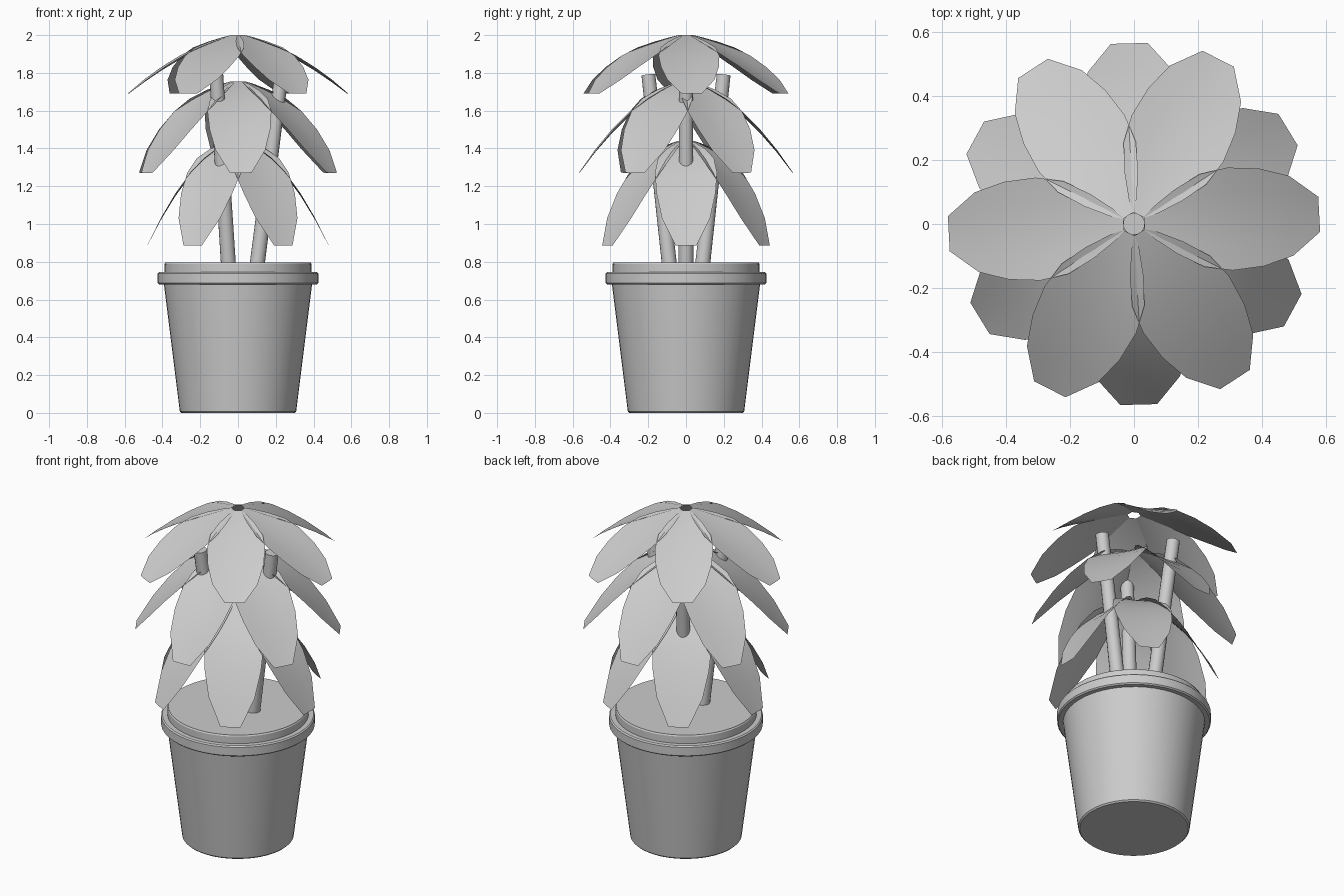
import bpy, bmesh, math
from mathutils import Vector

cube = bpy.data.objects.get("Cube")
if cube:
    bpy.data.objects.remove(cube, do_unlink=True)

# One plain colour
grey = bpy.data.materials.new("plain_grey")
grey.use_nodes = True
shade = (0.6, 0.6, 0.6, 1)
grey.diffuse_color = shade
grey.node_tree.nodes["Principled BSDF"].inputs["Base Color"].default_value = shade


def finish(name, bm, angle, closed=True):
    if closed:
        bmesh.ops.recalc_face_normals(bm, faces=bm.faces)
    mesh = bpy.data.meshes.new(name)
    bm.to_mesh(mesh)
    bm.free()
    mesh.materials.append(grey)
    obj = bpy.data.objects.new(name, mesh)
    bpy.context.collection.objects.link(obj)
    bpy.ops.object.select_all(action='DESELECT')
    obj.select_set(True)
    bpy.context.view_layer.objects.active = obj
    bpy.ops.object.shade_smooth_by_angle(angle=math.radians(angle))
    return obj


def lathe(name, profile, sides=48):
    """Closed turned solid from (radius, height) rings, capped at both ends."""
    bm = bmesh.new()
    rings = []
    for r, z in profile:
        rings.append([bm.verts.new((r * math.cos(math.tau * i / sides),
                                    r * math.sin(math.tau * i / sides), z))
                      for i in range(sides)])
    for a, b in zip(rings, rings[1:]):
        for i in range(sides):
            j = (i + 1) % sides
            bm.faces.new((a[i], a[j], b[j], b[i]))
    bm.faces.new(rings[0])
    bm.faces.new(rings[-1])
    return finish(name, bm, 30)


# Tapered pot with a projecting rim, filled almost to the brim
lathe("pot", [(0.3, 0), (0.308, 0.008), (0.392, 0.68), (0.418, 0.68), (0.425, 0.687),
              (0.425, 0.738), (0.418, 0.745), (0.39, 0.745), (0.39, 0.787), (0.386, 0.793)])
lathe("soil", [(0.386, 0.76), (0.386, 0.795)])


# Three stems leaning outwards
def stem(name, turn):
    direction = Vector((math.cos(turn), math.sin(turn), 0))
    bottom = direction * 0.097 + Vector((0, 0, 0.75))
    top = direction * 0.23 + Vector((0, 0, 1.79))
    axis = top - bottom
    bm = bmesh.new()
    bmesh.ops.create_cone(bm, cap_ends=True, segments=16, radius1=0.04,
                          radius2=0.037, depth=axis.length)
    bm.transform(axis.to_track_quat('Z', 'Y').to_matrix().to_4x4())
    bmesh.ops.translate(bm, verts=bm.verts, vec=(top + bottom) / 2)
    finish(name, bm, 40)


for k in range(3):
    stem(f"stem_{k + 1}", math.tau * k / 3)

# Leaf outline: position along the leaf (0 to 1) and half width
OUTLINE = [(0, 0.02), (0.055, 0.05), (0.18, 0.1), (0.33, 0.145), (0.49, 0.161),
           (0.67, 0.153), (0.84, 0.125), (1, 0.055)]
CUP = 0.6


def leaf_tier(name, turn, top, reach, slope, bend, width):
    """Six thin, slightly cupped leaves that arch down from the middle."""
    bm = bmesh.new()
    start = 0.032
    for k in range(6):
        a = math.radians(turn + 60 * k)
        out = Vector((math.cos(a), math.sin(a), 0))
        side = Vector((-out.y, out.x, 0))
        rows = []
        for t, half in OUTLINE:
            half *= width
            mid = out * (start + (reach - start) * t)
            mid.z = top - slope * t - bend * t * t
            row = []
            for s in (-1, -0.5, 0, 0.5, 1):
                lift = Vector((0, 0, CUP * (half * s) ** 2))
                row.append(bm.verts.new(mid + side * half * s + lift))
            rows.append(row)
        for p, q in zip(rows, rows[1:]):
            for i in range(4):
                bm.faces.new((p[i], q[i], q[i + 1], p[i + 1]))
    finish(name, bm, 60, closed=False)


leaf_tier("upper_leaves", 3, 2.0, 0.58, 0.2, 0.11, 1.0)
leaf_tier("middle_leaves", 31.5, 1.755, 0.565, 0.24, 0.245, 1.05)
leaf_tier("lower_leaves", 0, 1.44, 0.48, 0.2, 0.355, 1.02)
